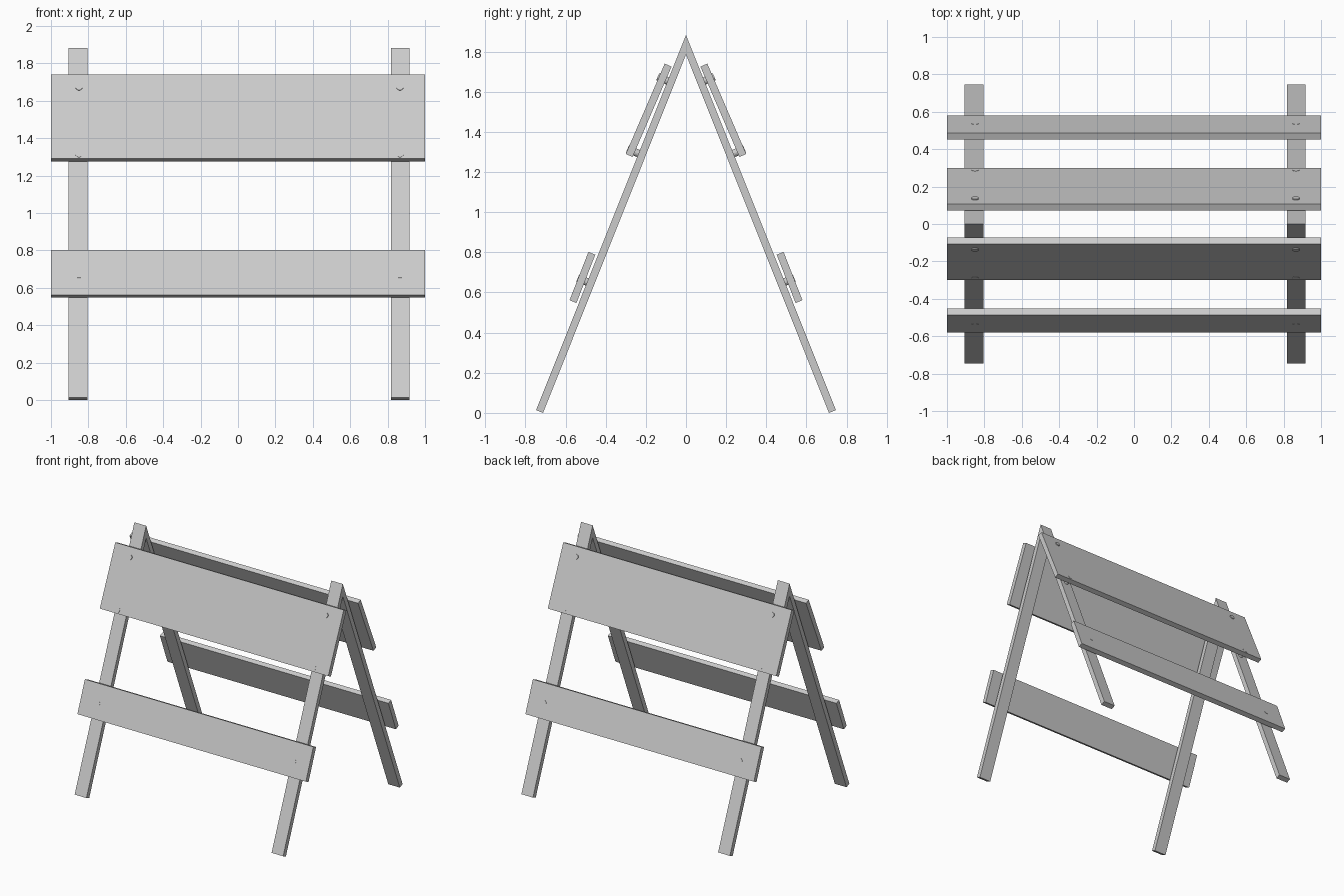
import bpy, bmesh
from mathutils import Vector

if "Cube" in bpy.data.objects:
    bpy.data.objects.remove(bpy.data.objects["Cube"])


def finish(bm, name):
    bmesh.ops.recalc_face_normals(bm, faces=bm.faces[:])
    me = bpy.data.meshes.new(name)
    bm.to_mesh(me)
    bm.free()
    ob = bpy.data.objects.new(name, me)
    bpy.context.collection.objects.link(ob)
    return ob


def prism(name, profile, x0, x1):
    """Extrude a (y, z) profile along x."""
    bm = bmesh.new()
    face = bm.faces.new([bm.verts.new((x0, y, z)) for y, z in profile])
    ext = bmesh.ops.extrude_face_region(bm, geom=[face])
    verts = [v for v in ext["geom"] if isinstance(v, bmesh.types.BMVert)]
    bmesh.ops.translate(bm, verts=verts, vec=(x1 - x0, 0, 0))
    return finish(bm, name)


def bolt(name, x, profile, t, side, out):
    """Bolt normal to a board, at fraction t down its outer face."""
    top, bottom = (Vector((0, side * y, z)) for y, z in profile[:2])
    d = (bottom - top).normalized()
    n = Vector((0, -d.z * side, d.y * side))
    if n.y * side < 0:
        n.negate()
    depth = 0.06
    bm = bmesh.new()
    bmesh.ops.create_cone(bm, cap_ends=True, segments=16, radius1=0.019,
                          radius2=0.019, depth=depth)
    ob = finish(bm, name)
    ob.rotation_mode = 'QUATERNION'
    ob.rotation_quaternion = n.to_track_quat('Z', 'Y')
    ob.location = top.lerp(bottom, t) + n * (out - depth / 2) + Vector((x, 0, 0))


# A-frame leg pairs, mitred at the apex
A_FRAME = [(0, 1.883), (0.747, 0.014), (0.712, 0), (0, 1.785),
           (-0.712, 0), (-0.747, 0.014)]
prism("left_leg_frame", A_FRAME, -0.907, -0.804)
prism("right_leg_frame", A_FRAME, 0.817, 0.918)

# Board profiles: outer top, outer bottom, inner bottom, inner top
UPPER = [(0.106, 1.740), (0.300, 1.290), (0.266, 1.275), (0.072, 1.725)]
LOWER = [(0.486, 0.802), (0.580, 0.562), (0.546, 0.547), (0.452, 0.788)]

for side, where in ((-1, "front"), (1, "back")):
    for prof, level, bolts in ((UPPER, "upper", ((0.15, 0.006), (0.945, 0.002))),
                               (LOWER, "lower", ((0.55, 0.002),))):
        # Cross boards
        prism(f"{where}_{level}_board", [(side * y, z) for y, z in prof], -1, 1)
        # Bolts joining boards to legs
        for x in (-0.85, 0.866):
            for t, out in bolts:
                bolt(f"{where}_{level}_bolt", x, prof, t, side, out)
